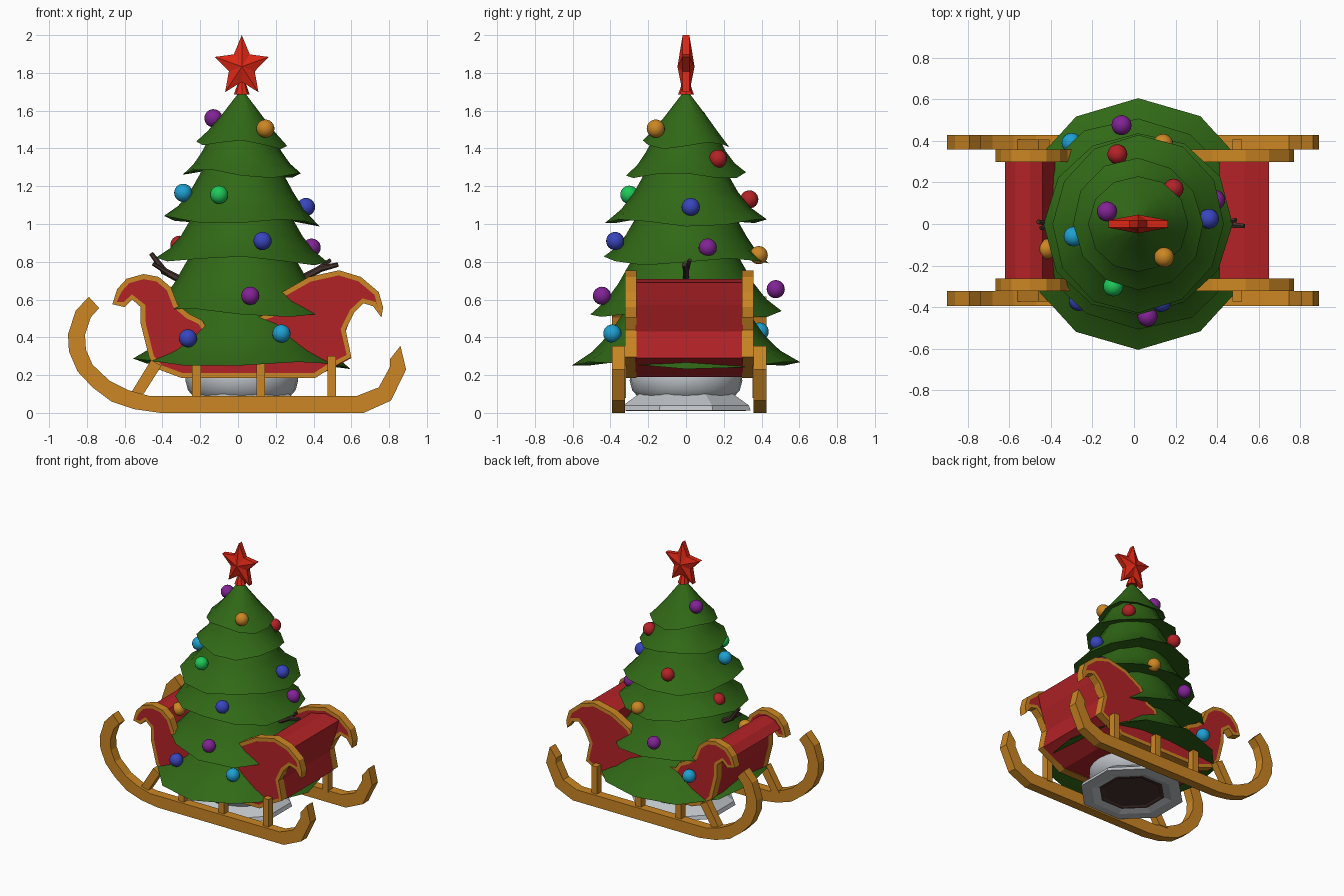
import bpy, bmesh, math
from mathutils import Vector

if "Cube" in bpy.data.objects:
    bpy.data.objects.remove(bpy.data.objects["Cube"])

def material(name, rgb):
    m = bpy.data.materials.new(name)
    m.diffuse_color = (*rgb, 1)
    m.use_nodes = True
    m.node_tree.nodes["Principled BSDF"].inputs["Base Color"].default_value = m.diffuse_color
    return m

GREEN = material("fir green", (.03, .14, .008))
RED = material("sleigh red", (.45, .016, .02))
STAR = material("star red", (.72, .02, .007))
GOLD = material("gold", (.6, .24, .017))
GREY = material("pale grey", (.52, .55, .58))
PURPLE = material("purple", (.22, .017, .30))
BLUE = material("blue", (.04, .06, .51))
CYAN = material("cyan", (.013, .35, .64))
LIME = material("bright green", (.013, .58, .10))
BROWN = material("bark brown", (.06, .032, .026))

CX, CY = .02, .0        # tree axis
SY = .017               # sleigh centre line in y

def finish(name, bm, mats, smooth=None):
    bmesh.ops.recalc_face_normals(bm, faces=bm.faces)
    me = bpy.data.meshes.new(name)
    bm.to_mesh(me)
    bm.free()
    for m in mats:
        me.materials.append(m)
    ob = bpy.data.objects.new(name, me)
    bpy.context.collection.objects.link(ob)
    if smooth:
        bpy.ops.object.select_all(action='DESELECT')
        ob.select_set(True)
        bpy.context.view_layer.objects.active = ob
        bpy.ops.object.shade_smooth_by_angle(angle=math.radians(smooth))
    return ob

def prism(name, pts, y0, y1, mat, inset=0, inset_mat=None):
    """Extrude an x-z outline along y; optionally inset both caps in a second colour."""
    bm = bmesh.new()
    a = [bm.verts.new((x, y0, z)) for x, z in pts]
    b = [bm.verts.new((x, y1, z)) for x, z in pts]
    caps = [bm.faces.new(a), bm.faces.new(b[::-1])]
    n = len(pts)
    for i in range(n):
        j = (i + 1) % n
        bm.faces.new((a[j], a[i], b[i], b[j]))
    bmesh.ops.recalc_face_normals(bm, faces=bm.faces)
    if inset:
        bmesh.ops.inset_individual(bm, faces=caps, thickness=inset, use_even_offset=False)
        for f in caps:
            f.material_index = 1
    return finish(name, bm, [mat] + ([inset_mat] if inset_mat else []))

def lathe(name, rings, n, mat, smooth, wave=None, a0=0.0):
    """Revolve (radius, z) rings about the tree axis; wave(ring, angle) -> (scale, dz)."""
    bm = bmesh.new()
    loops = []
    for k, (r, z) in enumerate(rings):
        loop = []
        for i in range(n):
            a = a0 + 2 * math.pi * i / n
            s, dz = wave(k, a) if wave else (1, 0)
            loop.append(bm.verts.new((CX + r * s * math.cos(a), CY + r * s * math.sin(a), z + dz)))
        loops.append(loop)
    for p, q in zip(loops, loops[1:]):
        for i in range(n):
            j = (i + 1) % n
            bm.faces.new((p[i], p[j], q[j], q[i]))
    bm.faces.new(loops[0])
    bm.faces.new(loops[-1])
    return finish(name, bm, [mat], smooth)

def twig(name, p, q, r0, r1):
    p, q = Vector(p), Vector(q)
    bm = bmesh.new()
    bmesh.ops.create_cone(bm, cap_ends=True, segments=6, radius1=r0, radius2=r1, depth=(q - p).length)
    bm.transform((q - p).to_track_quat('Z', 'Y').to_matrix().to_4x4())
    bmesh.ops.translate(bm, verts=bm.verts, vec=(p + q) / 2)
    return finish(name, bm, [BROWN])

# --- Sleigh outlines (x, z) ---
runner = [(-.79, .615), (-.86, .54), (-.9, .415), (-.895, .325), (-.85, .22), (-.77, .135),
          (-.67, .06), (-.55, .02), (-.41, 0), (.665, 0), (.81, .065), (.89, .23), (.86, .355),
          (.805, .285), (.805, .245), (.745, .135), (.63, .09), (-.47, .09), (-.58, .12),
          (-.68, .17), (-.77, .255), (-.805, .335), (-.81, .415), (-.78, .505), (-.735, .555)]
panel = [(-.665, .575), (-.64, .655), (-.59, .71), (-.5, .735), (-.42, .72), (-.355, .665),
         (-.32, .575), (-.26, .525), (-.19, .49), (-.16, .44), (.08, .44), (.1, .505), (.17, .53),
         (.235, .64), (.375, .72), (.535, .755), (.65, .72), (.745, .64), (.768, .56),
         (.76, .505), (.715, .565), (.665, .58), (.615, .53), (.57, .44), (.6, .295),
         (.48, .23), (.41, .185), (-.3, .185), (-.42, .23), (-.47, .29), (-.515, .47),
         (-.515, .56), (-.56, .6), (-.6, .56)]
shell = [(-.62, .63), (-.57, .68), (-.5, .7), (-.44, .68), (-.38, .56), (-.36, .24), (.42, .24),
         (.44, .5), (.41, .68), (.53, .71), (.65, .69), (.62, .57), (.57, .43), (.6, .29),
         (.41, .19), (-.3, .19), (-.47, .29), (-.515, .47), (-.515, .56), (-.56, .6)]
struts = [[(x, .08), (x + .047, .08), (x + .047, h), (x, h)]
          for x, h in ((-.243, .27), (.097, .27), (.473, .3))]
struts.append([(-.57, .1), (-.5, .1), (-.405, .25), (-.46, .28)])

# --- Sleigh, both sides from one loop ---
prism("sleigh_body", shell, SY - .285, SY + .285, RED)
for s, side in ((-1, "front"), (1, "back")):
    prism(f"{side}_runner", runner, SY + s * .34, SY + s * .41, GOLD)
    prism(f"{side}_side_panel", panel, SY + s * .28, SY + s * .34, GOLD, .027, RED)
    for i, st in enumerate(struts):
        prism(f"{side}_strut_{i + 1}", st, SY + s * .335, SY + s * .39, GOLD)

# --- Tree stand and trunk ---
lathe("stand_foot", [(.22, .03), (.29, .01), (.37, .012), (.36, .04), (.27, .1), (.2, .1)], 8, GREY, None, a0=math.pi / 8)
lathe("stand_bowl", [(.19, .045), (.25, .08), (.285, .12), (.298, .17), (.295, .22), (.24, .28)], 24, GREY, 40)
lathe("trunk", [(.09, .2), (.03, 1.6)], 8, BROWN, 50)
lathe("root_ring", [(.205, .028), (.215, .022), (.235, .022), (.235, .035)], 8, BROWN, None, a0=math.pi / 8)

# --- Fir tiers: top z, top radius, rim z, rim radius ---
tiers = [(1.70, .012, 1.425, .235), (1.50, .15, 1.265, .315), (1.32, .19, 1.015, .42),
         (1.06, .25, .81, .445), (.84, .27, .53, .51), (.56, .31, .26, .59)]
for t, (zt, rt, zr, rr) in enumerate(tiers):
    def mix(f, c):
        return (rt + (rr - rt) * c, zt + (zr - zt) * f)
    c = .47 if t == 0 else .37
    rings = [(rt, zt), mix(.5, c), mix(.78, c + .28), (rr, zr), (rr * .78, zr + .02), (rt * .7 + .02, zr + .05)]
    amount = (0, .1, .5, 1, .8, 0)
    def wave(k, a):
        w = amount[k]
        return (1 + .025 * w * math.cos(2 * a + t * 1.9),
                w * (.018 * math.sin(3 * a + t * 2.1) - .012 * math.cos(a)))
    lathe(f"fir_tier_{t + 1}", rings, 12, GREEN, 40, wave)

# --- Bare twigs poking out on both sides ---
twig("left_twig", (-.2, 0, .65), (-.4, 0, .755), .022, .018)
twig("left_twig_tip", (-.39, 0, .75), (-.46, .01, .845), .018, .012)
twig("left_twig_fork", (-.34, 0, .72), (-.45, -.02, .79), .014, .01)
twig("right_twig", (.24, 0, .66), (.44, 0, .765), .022, .018)
twig("right_twig_tip", (.43, 0, .762), (.53, -.01, .785), .018, .012)
twig("right_twig_fork", (.4, 0, .745), (.49, .02, .81), .014, .01)

# --- Baubles ---
baubles = [(PURPLE, -.13, .06, 1.56), (GOLD, .145, -.16, 1.505), (CYAN, -.29, -.06, 1.165),
           (LIME, -.1, -.3, 1.155), (BLUE, .36, .025, 1.09), (RED, .19, .17, 1.345),
           (RED, -.08, .335, 1.13), (BLUE, .13, -.375, .91), (PURPLE, .39, .115, .875),
           (GOLD, .14, .385, .835), (RED, -.31, .05, .89), (PURPLE, -.06, .475, .655),
           (CYAN, .23, -.39, .42), (CYAN, -.3, .39, .43), (GOLD, -.42, -.12, .65),
           (PURPLE, .065, -.445, .62), (BLUE, -.265, -.37, .395)]
for i, (m, x, y, z) in enumerate(baubles):
    bm = bmesh.new()
    bmesh.ops.create_uvsphere(bm, u_segments=20, v_segments=12, radius=.048)
    bmesh.ops.translate(bm, verts=bm.verts, vec=(x, y, z))
    finish(f"bauble_{i + 1}", bm, [m], 60)

# --- Star topper: raised centre, thin rim ---
bm = bmesh.new()
front, back = [], []
for i in range(10):
    a = math.pi / 2 + i * math.pi / 5
    r = .15 if i % 2 == 0 else .072
    x, z = CX + r * math.cos(a), 1.833 + 1.113 * r * math.sin(a)
    front.append(bm.verts.new((x, CY - .018, z)))
    back.append(bm.verts.new((x, CY + .018, z)))
cf = bm.verts.new((CX, CY - .045, 1.833))
cb = bm.verts.new((CX, CY + .045, 1.833))
for i in range(10):
    j = (i + 1) % 10
    bm.faces.new((front[i], front[j], cf))
    bm.faces.new((back[j], back[i], cb))
    bm.faces.new((front[j], front[i], back[i], back[j]))
finish("star", bm, [STAR])
lathe("star_socket", [(.042, 1.685), (.012, 1.77)], 8, STAR, None)
